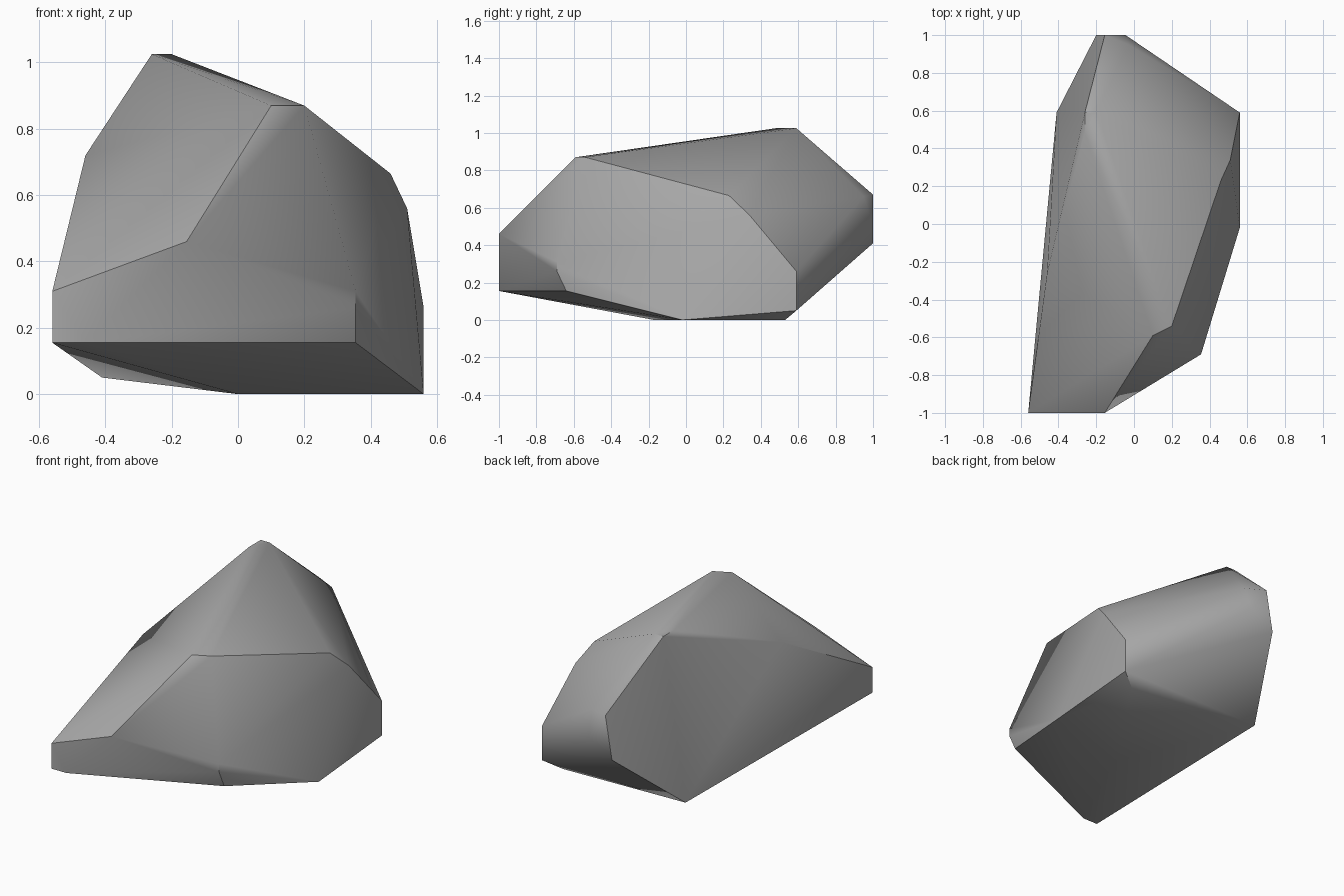
import bpy, bmesh, math

cube = bpy.data.objects.get("Cube")
if cube:
    bpy.data.objects.remove(cube, do_unlink=True)

# Stone grey
grey = bpy.data.materials.new("stone_grey")
grey.use_nodes = True
colour = (0.4, 0.4, 0.4, 1)
grey.diffuse_color = colour
grey.node_tree.nodes["Principled BSDF"].inputs["Base Color"].default_value = colour

# Corners of the boulder, grouped by region
ridge = [(-.26, .59, 1.025), (-.2, .59, 1.025), (-.26, .48, 1.025),
         (.1, -.59, .87), (.2, -.54, .87)]
shoulders = [(.46, .23, .665), (.51, .34, .56), (-.46, -.26, .72)]
front_nose = [(-.155, -1, .46), (-.56, -1, .31), (-.56, -1, .155), (-.46, -1, .155)]
front_corner = [(.355, -.69, .31), (.355, -.69, .26), (.355, -.64, .155)]
back_nose = [(-.155, 1, .67), (-.045, 1, .51), (-.2, 1, .41), (-.03, .95, .66)]
back_corner = [(.56, .59, .26), (.56, .59, .05)]
underside = [(.56, -.02, 0), (.46, .53, 0), (0, -.17, 0), (-.41, .59, .05)]

# Wrap the corners in a convex skin
bm = bmesh.new()
for group in (ridge, shoulders, front_nose, front_corner,
              back_nose, back_corner, underside):
    for point in group:
        bm.verts.new(point)
hull = bmesh.ops.convex_hull(bm, input=bm.verts)
loose = {v for v in hull["geom_interior"] + hull["geom_unused"]
         if isinstance(v, bmesh.types.BMVert)}
bmesh.ops.delete(bm, geom=list(loose), context='VERTS')
bmesh.ops.dissolve_limit(bm, angle_limit=math.radians(1),
                         verts=bm.verts, edges=bm.edges)
bmesh.ops.recalc_face_normals(bm, faces=bm.faces)

mesh = bpy.data.meshes.new("boulder")
bm.to_mesh(mesh)
bm.free()
mesh.materials.append(grey)
boulder = bpy.data.objects.new("boulder", mesh)
bpy.context.collection.objects.link(boulder)

# Soft shading with the hard ridges kept
bpy.ops.object.select_all(action='DESELECT')
boulder.select_set(True)
bpy.context.view_layer.objects.active = boulder
bpy.ops.object.shade_smooth_by_angle(angle=math.radians(40))
